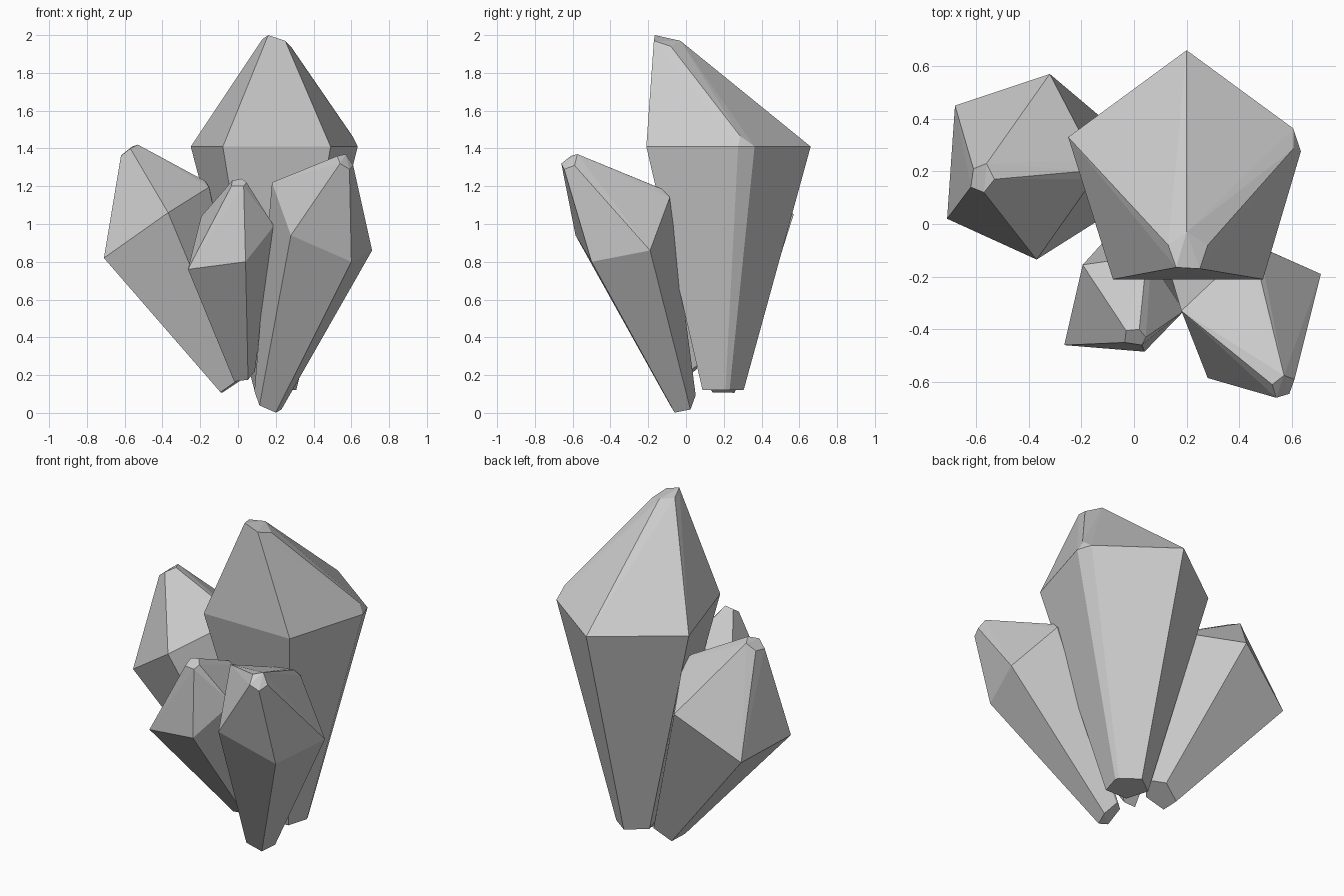
import bpy, bmesh, math
from mathutils import Vector

if "Cube" in bpy.data.objects:
    bpy.data.objects.remove(bpy.data.objects["Cube"])


def crystal(name, girdle, tip, foot, taper):
    """Five-sided crystal: wide girdle, small cut tip, tapered foot.
    The last girdle corner is blunted like a chipped facet."""
    ring = [Vector(p) for p in girdle]
    tip = [Vector(p) for p in tip]
    centre = sum(ring, Vector()) / len(ring)
    tip_mid = sum(tip, Vector()) / len(tip)
    corner = ring.pop()
    ring += [corner.lerp(ring[-1], 0.1), corner.lerp(ring[0], 0.1)]
    base = [Vector(foot) + (p - centre) * taper for p in ring]
    chip = [corner.lerp(tip_mid, 0.1)]

    bm = bmesh.new()
    for p in ring + tip + base + chip:
        bm.verts.new(p)
    bmesh.ops.convex_hull(bm, input=bm.verts[:])
    loose = [v for v in bm.verts if not v.link_faces]
    bmesh.ops.delete(bm, geom=loose, context='VERTS')
    bmesh.ops.dissolve_limit(bm, angle_limit=math.radians(2),
                             verts=bm.verts[:], edges=bm.edges[:])
    bmesh.ops.recalc_face_normals(bm, faces=bm.faces[:])
    mesh = bpy.data.meshes.new(name)
    bm.to_mesh(mesh)
    bm.free()
    obj = bpy.data.objects.new(name, mesh)
    bpy.context.collection.objects.link(obj)
    return obj


# Tall upright crystal at the back
crystal("main_crystal",
        [(.20, .66, 1.41), (-.25, .33, 1.41), (-.08, -.21, 1.41),
         (.49, -.21, 1.41), (.65, .33, 1.41)],
        [(.20, -.03, 1.97), (.13, -.08, 1.98), (.16, -.165, 2.0),
         (.25, -.17, 1.97), (.28, -.08, 1.94)],
        (.20, .185, .12), .25)

# Crystal leaning left
crystal("left_crystal",
        [(-.32, .57, 1.05), (-.68, .45, .81), (-.71, .02, .82),
         (-.37, -.135, 1.06), (-.13, .205, 1.21)],
        [(-.56, .23, 1.41), (-.61, .21, 1.37), (-.62, .14, 1.36),
         (-.57, .12, 1.40), (-.53, .17, 1.42)],
        (-.02, .195, .155), .27)

# Crystal leaning forward and right
crystal("front_right_crystal",
        [(.71, -.19, .86), (.60, -.50, .80), (.28, -.585, .94),
         (.18, -.33, 1.22), (.45, -.075, 1.17)],
        [(.61, -.59, 1.31), (.59, -.645, 1.29), (.54, -.66, 1.32),
         (.525, -.61, 1.36), (.57, -.575, 1.37)],
        (.158, -.016, .055), .27)

# Small crystal leaning forward
crystal("small_front_crystal",
        [(-.195, -.155, 1.04), (-.265, -.46, .76), (.04, -.485, .80),
         (.19, -.33, .99), (.05, -.12, 1.13)],
        [(-.03, -.405, 1.23), (-.035, -.45, 1.20), (.03, -.46, 1.20),
         (.045, -.43, 1.22), (.02, -.40, 1.24)],
        (.035, .02, .21), .24)
